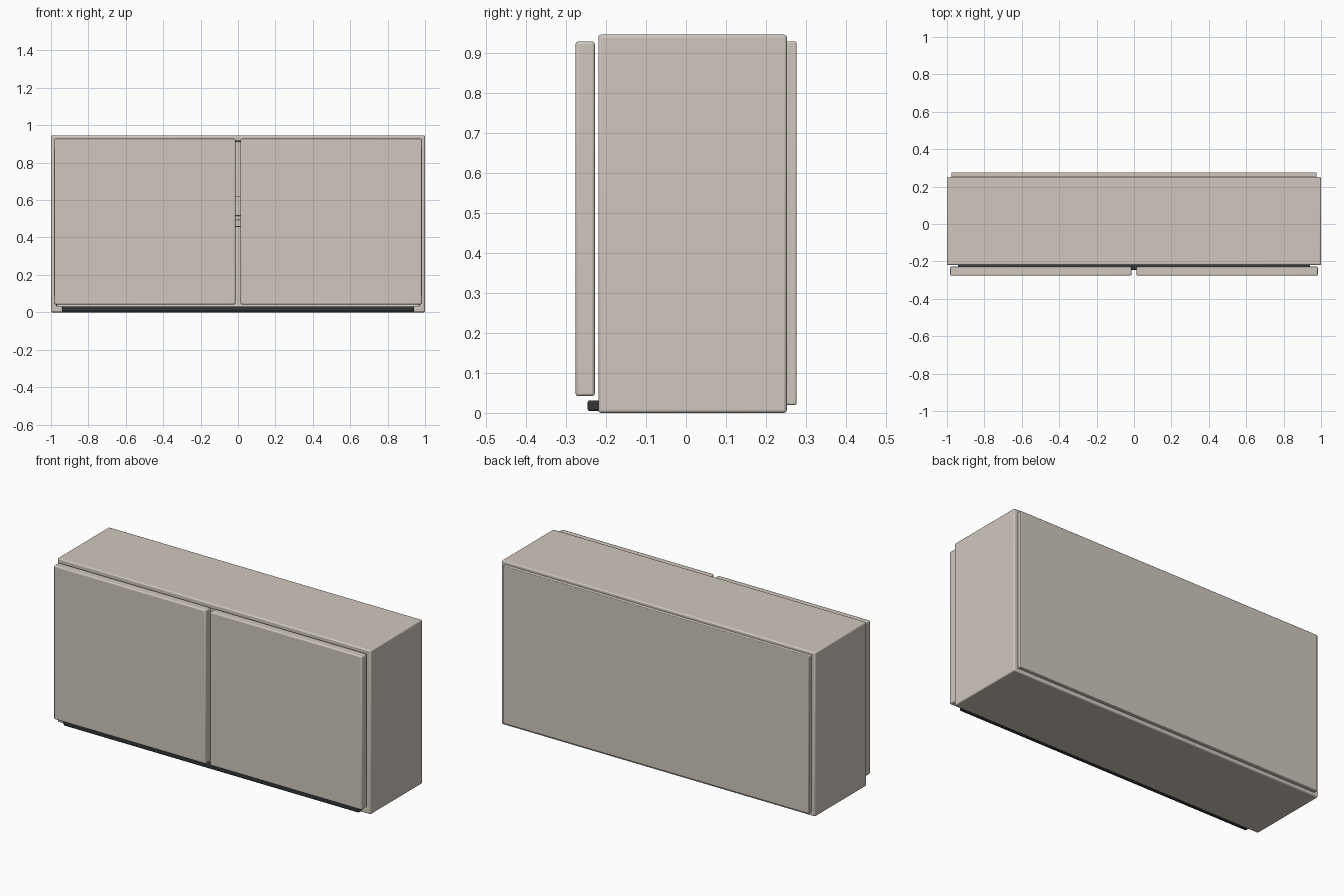
import bpy, bmesh
from mathutils import Vector

if "Cube" in bpy.data.objects:
    bpy.data.objects.remove(bpy.data.objects["Cube"])


def material(name, rgb):
    m = bpy.data.materials.new(name)
    m.diffuse_color = (*rgb, 1)
    m.use_nodes = True
    m.node_tree.nodes["Principled BSDF"].inputs["Base Color"].default_value = m.diffuse_color
    return m


PAINT = material("warm_paint", (0.63, 0.575, 0.52))
DARK = material("dark_trim", (0.03, 0.035, 0.037))


def panel(name, x, y, z, mat=PAINT, bevel=0.007, wall=0):
    """Softened box from (min, max) ranges; wall > 0 hollows it from the front."""
    lo, hi = Vector((x[0], y[0], z[0])), Vector((x[1], y[1], z[1]))
    bm = bmesh.new()
    bmesh.ops.create_cube(bm, size=1)
    for v in bm.verts:
        v.co = (lo + hi) / 2 + v.co * (hi - lo)
    if wall:
        bm.normal_update()
        front = min(bm.faces, key=lambda f: f.normal.y)
        bmesh.ops.inset_region(bm, faces=[front], thickness=wall)
        pushed = bmesh.ops.extrude_face_region(bm, geom=[front])["geom"]
        verts = [g for g in pushed if isinstance(g, bmesh.types.BMVert)]
        bmesh.ops.translate(bm, verts=verts, vec=(0, hi.y - lo.y - 0.03, 0))
        if front.is_valid:
            bmesh.ops.delete(bm, geom=[front], context='FACES_ONLY')
        bmesh.ops.recalc_face_normals(bm, faces=bm.faces)
    me = bpy.data.meshes.new(name)
    bm.to_mesh(me)
    bm.free()
    me.materials.append(mat)
    ob = bpy.data.objects.new(name, me)
    bpy.context.collection.objects.link(ob)
    mod = ob.modifiers.new("soft_edges", 'BEVEL')
    mod.width, mod.segments = bevel, 3
    mod.limit_method = 'ANGLE'
    bpy.ops.object.select_all(action='DESELECT')
    ob.select_set(True)
    bpy.context.view_layer.objects.active = ob
    bpy.ops.object.shade_smooth_by_angle()
    return ob


# Carcass, open at the front, with its back panel
panel("carcass", (-1, 1), (-0.219, 0.252), (0, 0.945), wall=0.043)
panel("back_panel", (-0.977, 0.977), (0.25, 0.276), (0.02, 0.928), bevel=0.004)

# Interior shelf and rear hanging rail
panel("shelf", (-0.96, 0.96), (-0.2, 0.225), (0.457, 0.495), bevel=0.004)
panel("hanging_rail", (-0.96, 0.96), (0.19, 0.225), (0.515, 0.62), bevel=0.004)

# Pair of doors
for side, x in (("left", (-0.983, -0.014)), ("right", (0.014, 0.983))):
    panel(side + "_door", x, (-0.276, -0.228), (0.042, 0.928))

# Dark strip under the doors
panel("bottom_strip", (-0.942, 0.942), (-0.246, -0.215), (0.005, 0.031), DARK, 0.005)
